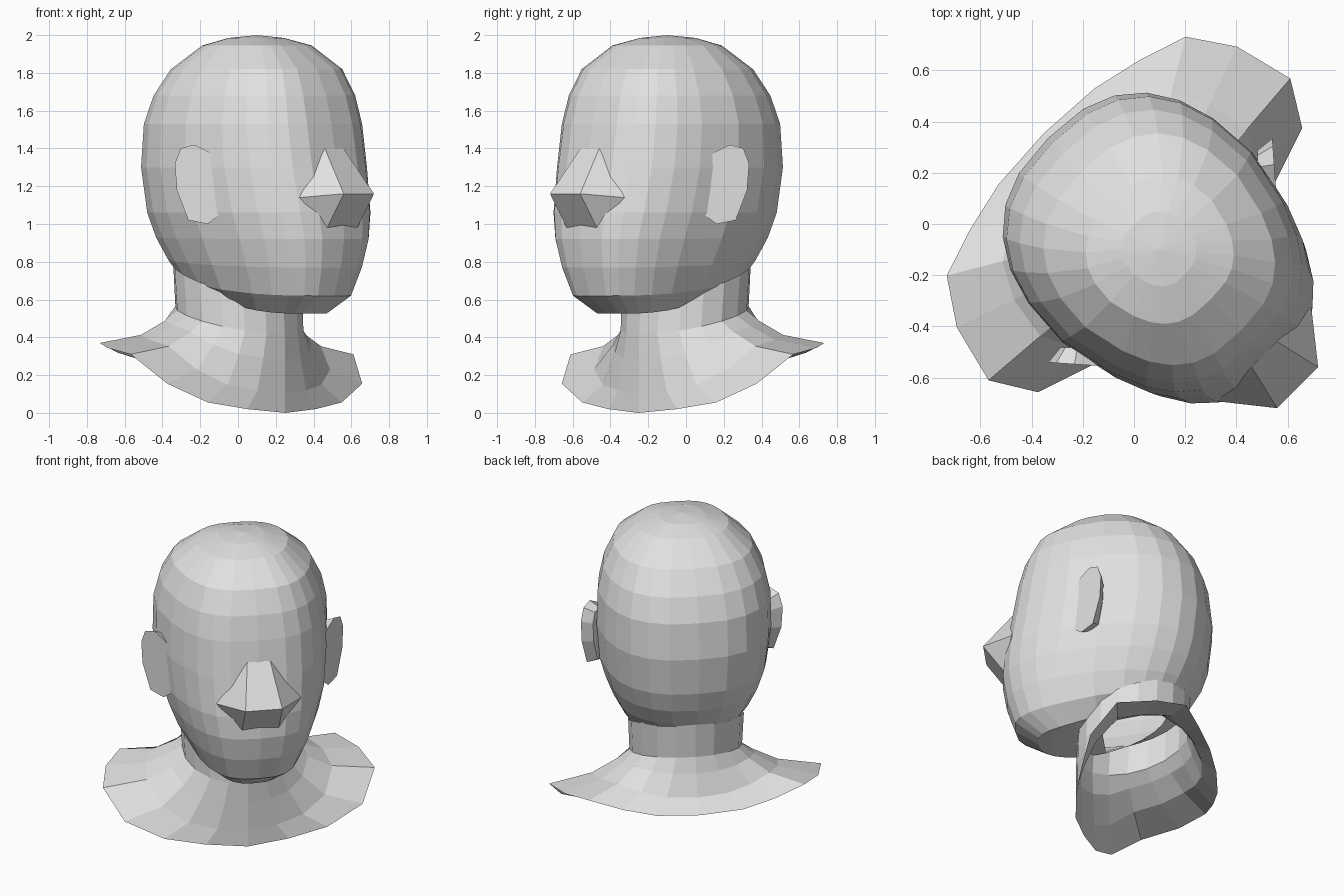
import bpy, bmesh
from math import sin, cos, pi, radians
from mathutils import Matrix, Vector

cube = bpy.data.objects.get("Cube")
if cube:
    bpy.data.objects.remove(cube, do_unlink=True)

# One plain grey for the whole bust
grey = bpy.data.materials.new("plain_grey")
grey.use_nodes = True
grey.diffuse_color = (0.75, 0.75, 0.75, 1)
grey.node_tree.nodes["Principled BSDF"].inputs["Base Color"].default_value = (0.75, 0.75, 0.75, 1)

# Parts are made facing -y, then turned so the face looks along the diagonal
TURN = Matrix.Rotation(radians(45), 4, 'Z')


def finish(bm, name):
    bmesh.ops.recalc_face_normals(bm, faces=bm.faces[:])
    bm.transform(TURN)
    mesh = bpy.data.meshes.new(name)
    bm.to_mesh(mesh)
    bm.free()
    mesh.materials.append(grey)
    obj = bpy.data.objects.new(name, mesh)
    bpy.context.collection.objects.link(obj)
    return obj


def loft(bm, rings):
    """Join closed rings of points with quads and return the vertex rings."""
    loops = [[bm.verts.new(p) for p in ring] for ring in rings]
    for low, high in zip(loops, loops[1:]):
        n = len(low)
        for i in range(n):
            j = (i + 1) % n
            bm.faces.new((low[i], low[j], high[j], high[i]))
    return loops


# Head: squarish rings, narrower at the face (front z, back z, front y, back y, half width)
SIDES = 24
LEVELS = [
    (0.525, 0.72, -0.58, 0.20, 0.23),
    (0.62, 0.75, -0.72, 0.30, 0.335),
    (0.77, 0.82, -0.77, 0.35, 0.405),
    (0.92, 0.93, -0.795, 0.41, 0.46),
    (1.06, 1.06, -0.785, 0.45, 0.50),
    (1.30, 1.30, -0.74, 0.475, 0.525),
    (1.53, 1.53, -0.70, 0.45, 0.52),
    (1.68, 1.68, -0.66, 0.39, 0.487),
    (1.82, 1.82, -0.59, 0.29, 0.42),
    (1.945, 1.945, -0.42, 0.12, 0.28),
    (1.985, 1.985, -0.28, 0.0, 0.14),
]


def power(v, n):
    return (1 if v >= 0 else -1) * abs(v) ** (2 / n)


def oval(zf, zb, yf, yb, half):
    ring = []
    for i in range(SIDES):
        a = 2 * pi * i / SIDES
        n = 2.9 if cos(a) > 0 else 2.5
        ahead = power(cos(a), n)
        k = (1 - ahead) / 2
        x = half * power(sin(a), n) * (1 - 0.18 * max(0, ahead))
        ring.append((x, yf + (yb - yf) * k, zf + (zb - zf) * k * k))
    return ring


bm = bmesh.new()
loops = loft(bm, [oval(*level) for level in LEVELS])
crown = bm.verts.new((0, -0.14, 2.0))
for i in range(SIDES):
    bm.faces.new((loops[-1][i], loops[-1][(i + 1) % SIDES], crown))
# Underside of the jaw, in strips that stop where the neck opens into the head
jaw = loops[0]
bm.faces.new((jaw[0], jaw[1], jaw[-1]))
for i in range(1, SIDES // 2 - 1):
    if jaw[i].co.y < -0.32:
        bm.faces.new((jaw[i], jaw[i + 1], jaw[-i - 1], jaw[-i]))
finish(bm, "head")

# Neck flaring into an open shoulder collar; rim runs from front to back
RIM = [(0, -0.354, 0), (0.255, -0.325, 0.02), (0.50, -0.276, 0.055),
       (0.73, -0.20, 0.155), (0.834, -0.03, 0.31), (0.775, 0.205, 0.345),
       (0.66, 0.375, 0.37), (0.467, 0.438, 0.32), (0.265, 0.484, 0.285), (0, 0.50, 0.275)]
rim = [Vector(p) for p in RIM]
rim += [Vector((-p.x, p.y, p.z)) for p in rim[-2:0:-1]]
base, top = [], []
for i in range(len(rim)):
    a = 2 * pi * i / len(rim)
    base.append(Vector((0.34 * sin(a), -0.01 - 0.34 * cos(a), 0.50 - 0.085 * cos(a))))
    top.append(Vector((0.35 * sin(a), -0.34 * cos(a), 0.71 - 0.11 * cos(a))))


def flare(t):
    drop = 1 - (1 - t) ** 2.2
    return [(b.x + (r.x - b.x) * t, b.y + (r.y - b.y) * t, b.z + (r.z - b.z) * drop)
            for b, r in zip(base, rim)]


bm = bmesh.new()
loft(bm, [top] + [flare(t) for t in (0, 0.16, 0.47, 1)])
finish(bm, "neck_and_shoulders")

# Nose: blunt wedge with wide wings lying on the cheeks
bm = bmesh.new()
for side in (-1, 1):
    for x, y, z in [(0.07, -0.72, 1.40), (0.113, -0.905, 1.16), (0.26, -0.72, 1.14),
                    (0.113, -0.78, 0.98), (0.07, -0.60, 1.10)]:
        bm.verts.new((side * x, y, z))
bmesh.ops.convex_hull(bm, input=bm.verts[:])
finish(bm, "nose")

# Ears: flared plates (distance out from the head, height), tapering behind
EAR = [(0.20, 1.32), (0.19, 1.18), (0.13, 1.02), (0.03, 1.0), (-0.05, 1.06),
       (-0.05, 1.30), (0.02, 1.38), (0.10, 1.42), (0.17, 1.40)]
for side, name in ((1, "left_ear"), (-1, "right_ear")):
    bm = bmesh.new()
    front = [(side * (0.485 + 0.67 * d), -0.30 + 0.77 * d, z) for d, z in EAR]
    back = [(side * (0.45 + 0.48 * d), -0.23 + 0.46 * d, 1.21 + 0.85 * (z - 1.21)) for d, z in EAR]
    loops = loft(bm, [front, back])
    for loop in loops:
        bm.faces.new(loop)
    finish(bm, name)
